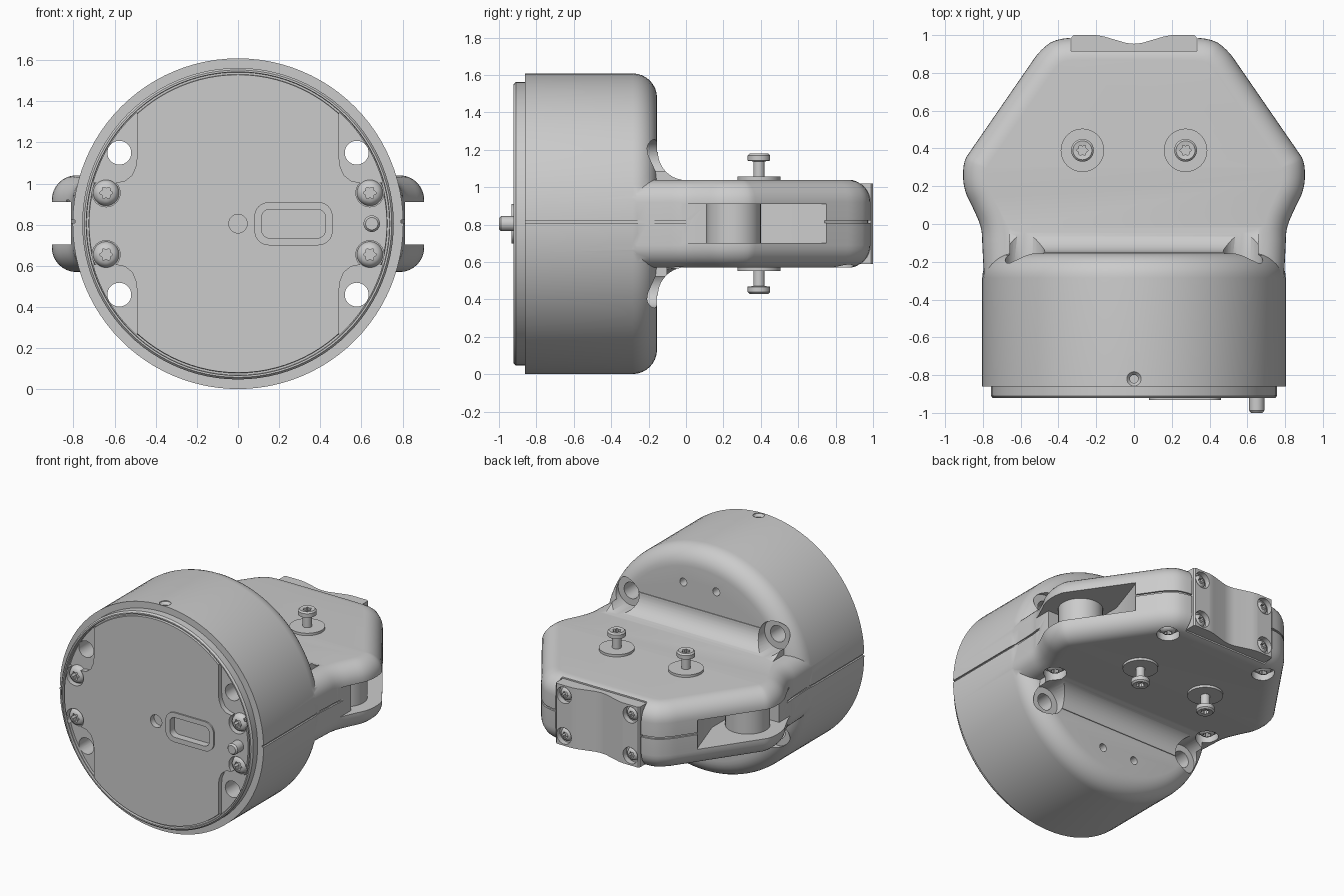
import bpy, bmesh
from math import sin, cos, pi, radians, acos, asin
from mathutils import Vector

old = bpy.data.objects.get("Cube")
if old:
    bpy.data.objects.remove(old, do_unlink=True)

grey = bpy.data.materials.new("plain_grey")
grey.use_nodes = True
COLOUR = (0.6, 0.6, 0.6, 1)
grey.diffuse_color = COLOUR
grey.node_tree.nodes["Principled BSDF"].inputs["Base Color"].default_value = COLOUR

MID = 0.805          # height of the symmetry plane
X, Y, Z = Vector((1, 0, 0)), Vector((0, 1, 0)), Vector((0, 0, 1))


def finish(name, bm):
    bmesh.ops.recalc_face_normals(bm, faces=bm.faces)
    mesh = bpy.data.meshes.new(name)
    bm.to_mesh(mesh)
    bm.free()
    mesh.materials.append(grey)
    ob = bpy.data.objects.new(name, mesh)
    bpy.context.collection.objects.link(ob)
    return ob


def loft(name, rings):
    """Skin a list of equal closed rings and cap both ends."""
    bm = bmesh.new()
    rows = [[bm.verts.new(p) for p in ring] for ring in rings]
    n = len(rows[0])
    for a, b in zip(rows, rows[1:]):
        for i in range(n):
            j = (i + 1) % n
            bm.faces.new((a[i], a[j], b[j], b[i]))
    bm.faces.new(rows[0])
    bm.faces.new(rows[-1])
    return finish(name, bm)


def lathe(name, profile, at=(0, 0, 0), axis=Z, seg=32, lobed=0):
    """Revolve (radius, height) pairs; the first `lobed` rings become a star socket."""
    q = Vector(axis).to_track_quat('Z', 'Y')
    rings = []
    for k, (r, h) in enumerate(profile):
        ring = []
        for i in range(seg):
            a = 2 * pi * i / seg
            rr = r * (1 + 0.18 * cos(6 * a)) if k < lobed else r
            ring.append(Vector(at) + q @ Vector((rr * cos(a), rr * sin(a), h)))
        rings.append(ring)
    return loft(name, rings)


def rod(name, at, axis, r, lo, hi, seg=32):
    return lathe(name, [(r, lo), (r, hi)], at, axis, seg)


def prism(name, pts, lo, hi, axis='z'):
    put = {'z': lambda a, b, h: (a, b, h),
           'y': lambda a, b, h: (a, h, b),
           'x': lambda a, b, h: (h, a, b)}[axis]
    return loft(name, [[put(a, b, h) for a, b in pts] for h in (lo, hi)])


def offset(pts, d):
    """Move a counter-clockwise outline inwards by d."""
    out = []
    for i, p in enumerate(pts):
        a, b = Vector(pts[i - 1]), Vector(pts[(i + 1) % len(pts)])
        t = (b - a).normalized()
        out.append((p[0] - t.y * d, p[1] + t.x * d))
    return out


def soften(pts):
    """Cut the corners of an open path, keeping its ends."""
    out = [pts[0]]
    for (ax, ay), (bx, by) in zip(pts, pts[1:]):
        out += [(ax + (bx - ax) * t, ay + (by - ay) * t) for t in (.25, .75)]
    return out + [pts[-1]]


def mirrored(side):
    return side + [(-x, y) for x, y in reversed(side)]


def combine(target, tools, mode='DIFFERENCE'):
    bpy.context.view_layer.objects.active = target
    for tool in tools:
        mod = target.modifiers.new("cut", 'BOOLEAN')
        mod.operation, mod.object, mod.solver = mode, tool, 'EXACT'
        bpy.ops.object.modifier_apply(modifier=mod.name)
        bpy.data.objects.remove(tool, do_unlink=True)


def screw(name, at, axis, r):
    lathe(name, [(r * .42, -r * .1), (r * .42, r * .55), (r * .65, r * .5), (r * .88, r * .3),
                 (r, 0), (r, -r * .3)], at, axis, 36, lobed=2)


def rounded_rect(cx, cy, hx, hy, r, n=8):
    pts = []
    for k, (sx, sy) in enumerate(((1, 1), (-1, 1), (-1, -1), (1, -1))):
        for i in range(n + 1):
            a = (k + i / n) * pi / 2
            pts.append((cx + sx * (hx - r) + r * cos(a), cy + sy * (hy - r) + r * sin(a)))
    return pts


# Round housing with a rounded rear edge
R, F = 0.8035, 0.13
edge = [(R - F + F * cos(i * pi / 16), -0.155 - F + F * sin(i * pi / 16)) for i in range(9)]
body = lathe("housing", [(R, -0.86)] + edge, (0, 0, MID), Y, 96)

# Rear wing: smooth plan outline with rounded upper and lower rims
key = [(.79, -.35), (.803, -.12), (.806, -.02), (.85, .08), (.905, .19), (.905, .33),
       (.86, .395), (.56, .83), (.5, .917), (.41, .985), (.2, .988)]
half = [(.77, -.6)] + soften(soften(key))
plan = mirrored(half)
H, B = 0.235, 0.12
layers = []
for s in (-1, 1):
    for i in range(9):
        a = pi / 2 * (i if s > 0 else 8 - i) / 8
        ring = offset(plan, B * (1 - cos(a)))
        layers.append([(x, y, MID + s * (H - B + B * sin(a))) for x, y in ring])
wing = loft("wing", layers)

# Concave blend between housing and wing
arc = [(0.15 * cos(a), 0.383 + 0.15 * sin(a)) for a in [pi + i * pi / 20 for i in range(11)]]
upper = [(-.3, .383)] + arc
blend = prism("blend", [(y, MID + z) for y, z in upper] +
              [(y, MID - z) for y, z in reversed(upper)], -.66, .66, 'x')
combine(body, [wing, blend], 'UNION')

# Parting groove round the body
shell = mirrored([(R, -1.2), (R, -.88)] + [p for p in half if p[1] > -.1])
outer, inner = offset(shell, -.05), offset(shell, .012)
bm = bmesh.new()
grid = [[bm.verts.new((x, y, z)) for x, y in ring] for ring, z in
        ((outer, .808), (outer, .822), (inner, .822), (inner, .808))]
for k in range(4):
    a, b = grid[k], grid[(k + 1) % 4]
    for i in range(len(a) - 1):
        bm.faces.new((a[i], a[i + 1], b[i + 1], b[i]))
for end in (0, -1):
    bm.faces.new([g[end] for g in grid])
cuts = [finish("groove", bm)]

# Side slots, rear scallops, through holes and small rear holes
slot = [(1.1, -.12), (.812, -.12), (.812, .11), (.5, .11), (.5, .42), (.61, .75), (1.1, .75)]
for sx in (1, -1):
    cuts.append(prism("slot", [(sx * x, y) for x, y in slot], .703, .91))
    for sz in (1, -1):
        at = (sx * .577, 0, MID + sz * .345)
        cuts.append(rod("scallop", at, Y, .105, -.21, .16))
        cuts.append(rod("through_hole", at, Y, .058, -1, 0))
        cuts.append(rod("rear_hole", (sx * .13, 0, MID + sz * .545), Y, .028, -.25, 0, 20))
    for x, y in ((.40, .82), (.64, -.03)):
        cuts.append(rod("screw_pocket", (sx * x, y, 0), Z, .075, .4, .62))
        screw("underside_screw", (sx * x, y, .615), -Z, .055)
cuts.append(lathe("top_hole", [(.022, 1.5), (.022, 1.585), (.038, 1.603), (.038, 1.7)], (0, -.82, 0), Z, 24))
cuts.append(prism("rear_seat", rounded_rect(0, 1.0, .337, .085, .01, 2), .5, 1.1))
combine(body, cuts)

# Side pillars, and studs on both faces of the wing
for sx in (1, -1):
    rod("side_pillar", (sx * .665, .255, 0), Z, .145, .69, .92, 40)
    for sz in (1, -1):
        lathe("stud", [(.025, .345), (.025, .371), (.05, .375), (.06, .365), (.06, .337), (.03, .333),
                       (.03, .252), (.115, .252), (.115, .22)], (sx * .273, .39, MID), Z * sz, 36, lobed=2)

# Rear plate with a shallow valley and four recessed screws
valley = [(-.33, .91), (.33, .91), (.33, .99), (.32, 1), (.2, 1), (.16, .993), (.04, .958), (0, .954),
          (-.04, .958), (-.16, .993), (-.2, 1), (-.32, 1), (-.33, .99)]
plate = prism("rear_plate", valley, .59, 1.02)
pockets = []
for sx in (1, -1):
    for sz in (1, -1):
        at = (sx * .262, .962, MID + sz * .145)
        pockets.append(rod("pocket", at, Y, .058, 0, .1))
        screw("rear_plate_screw", at, Y, .046)
combine(plate, pockets)

# Front cover with rim groove, corner pockets and recesses
cover = lathe("front_cover", [(.757, -.85), (.757, -.91), (.747, -.922), (.738, -.922), (.736, -.905),
                              (.726, -.905), (.724, -.922)], (0, 0, MID), Y, 96)
cuts = [rod("centre_hole", (0, 0, MID), Y, .045, -1, -.88),
        prism("port_cut", rounded_rect(.27, MID, .155, .07, .04), -1, -.88, 'y')]
a0, a1 = asin(.2 / .731), acos(.49 / .731)
corner = [(.731 * cos(a), .731 * sin(a)) for a in [a0 + (a1 - a0) * i / 8 for i in range(9)]]
corner += [(.49, .33), (.496, .28), (.515, .235), (.55, .208), (.59, .2)]
for sx in (1, -1):
    for sz in (1, -1):
        cuts.append(prism("corner_pocket", [(sx * x, MID + sz * z) for x, z in corner], -1, -.885, 'y'))
        cuts.append(rod("through_hole", (sx * .577, 0, MID + sz * .345), Y, .058, -1, -.8))
        at = (sx * .641, -.883, MID + sz * .15)
        cuts.append(rod("screw_pocket", at, Y, .068, -.1, .005))
        screw("front_screw", at, -Y, .063)
combine(cover, cuts)

# Port frame and locating pin
frame = prism("port_frame", rounded_rect(.27, MID, .19, .105, .07), -.932, -.915, 'y')
combine(frame, [prism("opening", rounded_rect(.27, MID, .155, .07, .04), -1, -.8, 'y')])
lathe("locating_pin", [(.03, -1), (.04, -.988), (.04, -.9)], (.65, 0, MID), Y, 28)

for ob in bpy.context.collection.objects:
    if ob.type == 'MESH':
        bpy.ops.object.select_all(action='DESELECT')
        ob.select_set(True)
        bpy.context.view_layer.objects.active = ob
        bpy.ops.object.shade_smooth_by_angle(angle=radians(32))
